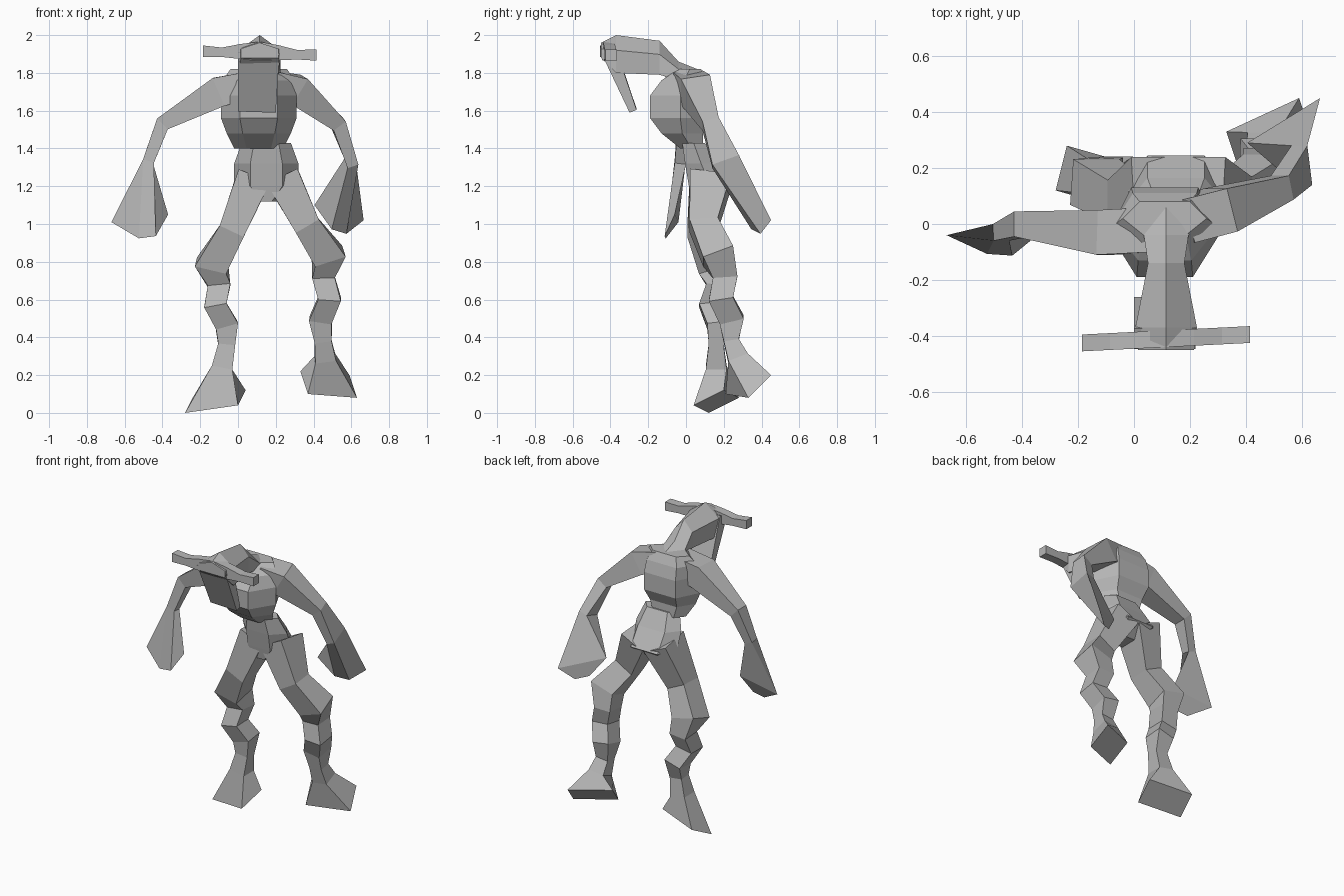
import bpy
import bmesh
from math import copysign
from mathutils import Vector

default_cube = bpy.data.objects.get("Cube")
if default_cube:
    bpy.data.objects.remove(default_cube, do_unlink=True)

# Single plain grey skin
GREY = (.48, .48, .48, 1)
skin = bpy.data.materials.new("grey_skin")
skin.use_nodes = True
skin.diffuse_color = GREY
skin.node_tree.nodes["Principled BSDF"].inputs["Base Color"].default_value = GREY

# Body axes and unit cross-sections given as (side, depth)
RIGHTWARD, BACKWARD, UPWARD = Vector((1, 0, 0)), Vector((0, 1, 0)), Vector((0, 0, 1))
SQUARE = [(1, 1), (-1, 1), (-1, -1), (1, -1)]
HEXAGON = [(1, 0), (.6, 1), (-.6, 1), (-1, 0), (-.5, -1), (.5, -1)]
RIDGED = [(-1, -1), (1, -1), (1, .2), (0, 1), (-1, .2)]


def loft(name, rings, section=SQUARE, axis=None, reference=BACKWARD, end=None):
    """Skin rings of (centre, half_width, half_depth); end adds four closing corners."""
    bm = bmesh.new()
    loops = []
    for index, (centre, width, depth) in enumerate(rings):
        before = Vector(rings[max(index - 1, 0)][0])
        after = Vector(rings[min(index + 1, len(rings) - 1)][0])
        along = axis or (after - before).normalized()
        across = reference.cross(along).normalized()
        inward = along.cross(across)
        loops.append([bm.verts.new(Vector(centre) + across * a * width + inward * b * depth)
                      for a, b in section])
    if end:
        loops.append([bm.verts.new(corner) for corner in end])
    for lower, upper in zip(loops, loops[1:]):
        for k in range(len(section)):
            bm.faces.new((lower[k - 1], lower[k], upper[k], upper[k - 1]))
    bm.faces.new(loops[0])
    bm.faces.new(loops[-1])
    bmesh.ops.recalc_face_normals(bm, faces=bm.faces)
    mesh = bpy.data.meshes.new(name)
    bm.to_mesh(mesh)
    bm.free()
    mesh.materials.append(skin)
    bpy.context.collection.objects.link(bpy.data.objects.new(name, mesh))


def flare(centre, across, inward, taper=1):
    """Four corners of a hand or foot end; taper narrows its front edge."""
    centre, across, inward = Vector(centre), Vector(across), Vector(inward)
    return [centre + across * a * (1 if b > 0 else taper) + inward * b for a, b in SQUARE]


def arm(name, root, shoulder, elbow, wrist, wrist_depth, hand):
    """Arm thinning from the chest to the wrist, then a wedge hand."""
    rings = [(root, .07, .08), (shoulder, .08, .08),
             (elbow, .04, .045), (wrist, .03, wrist_depth)]
    loft(name, rings, end=flare(*hand, taper=.3))


def leg(name, hip, knee, ankle, sole, across, inward):
    """Tapered thigh, knobbly zigzag shin and a splayed foot."""
    hip, knee, ankle = Vector(hip), Vector(knee), Vector(ankle)
    outward = RIGHTWARD * copysign(.02, knee.x) - BACKWARD * .02
    thigh = hip.lerp(knee, .6) - outward - BACKWARD * .08
    rings = [(hip, .09, .11), (thigh, .07, .075), (knee, .085, .085)]
    for step in (1, 2, 3):
        zigzag = -outward if step % 2 else outward
        rings.append((knee.lerp(ankle, step / 4) + zigzag, .06, .065))
    rings.append((ankle, .045, .04))
    rings.append((ankle.lerp(Vector(sole), .4), .055, .055))
    loft(name, rings, end=flare(sole, across, inward))


def trunk(name, x, rings, section, axis, reference):
    """Straight-facing body part centred on one x; rings are (y, z, width, depth)."""
    loft(name, [((x, y, z), width, depth) for y, z, width, depth in rings],
         section, axis, reference)


# Pelvis with a sloping rump, meeting the ribcage at the waist
trunk("pelvis", .15, [
    (.09, 1.12, .06, .06),
    (.13, 1.2, .17, .115),
    (.08, 1.32, .17, .085),
    (.04, 1.43, .13, .06),
], HEXAGON, UPWARD, BACKWARD)
trunk("ribcage", .11, [
    (.03, 1.4, .13, .06),
    (-.02, 1.48, .17, .11),
    (-.03, 1.56, .2, .16),
    (-.03, 1.68, .2, .16),
    (-.01, 1.76, .19, .12),
    (.02, 1.82, .15, .06),
], HEXAGON, UPWARD, BACKWARD)

# Ridged head running back into a spreading neck
trunk("head", .115, [
    (-.45, 1.92, .1, .04),
    (-.37, 1.9, .11, .1),
    (-.14, 1.88, .065, .09),
    (-.04, 1.81, .08, .05),
    (.06, 1.75, .13, .07),
], RIDGED, BACKWARD, UPWARD)

# Long flat plate hanging from the front of the head
loft("face_plate", [((.11, -.41, 1.92), .11, .04), ((.1, -.28, 1.6), .1, .02)])

# Crossbar carrying the eyes, thickest in the middle and slightly skewed
bar_heights = [.05, .04, .025, .03]
bar_rings = []
for station in range(-3, 4):
    offset = station / 10
    height = bar_heights[abs(station)]
    centre = (.115 + offset, -.41 + offset / 20, 1.89 - offset / 30 + height / 2)
    bar_rings.append((centre, height, .03))
loft("eye_bar", bar_rings, axis=RIGHTWARD)

# Arms: the right hangs forward, the left swings back
arm("right_arm", root=(.08, -.02, 1.74), shoulder=(-.1, -.03, 1.7),
    elbow=(-.4, 0, 1.53), wrist=(-.475, -.03, 1.33), wrist_depth=.03,
    hand=[(-.5, -.08, .98), (-.15, .01, -.02), (-.02, .03, .05)])
arm("left_arm", root=(.18, .01, 1.74), shoulder=(.31, .05, 1.71),
    elbow=(.53, .13, 1.53), wrist=(.6, .21, 1.33), wrist_depth=.075,
    hand=[(.535, .37, 1.01), (-.13, -.08, .04), (0, 0, .05)])

# Legs: the right stands, the left foot is lifted and turned
leg("right_leg", hip=(.08, .13, 1.24), knee=(-.14, .15, .78), ankle=(-.06, .16, .36),
    sole=(-.12, .16, .06), across=(-.14, .04, -.02), inward=(.02, .08, .04))
leg("left_leg", hip=(.24, .13, 1.24), knee=(.48, .17, .83), ankle=(.45, .24, .38),
    sole=(.48, .33, .15), across=(-.13, -.06, .01), inward=(-.02, .06, .06))
